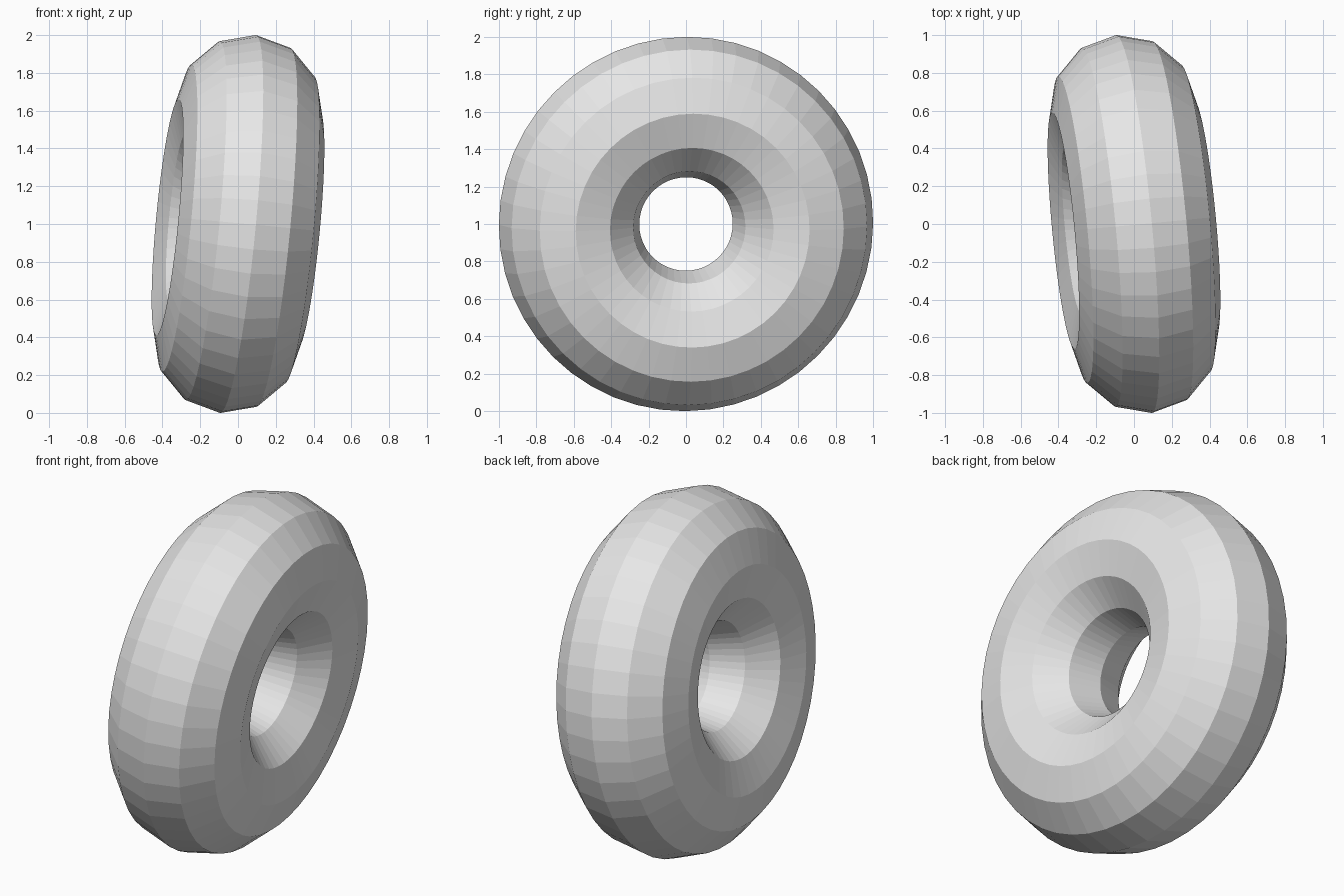
import bpy
from math import radians
from mathutils import Matrix, Vector

cube = bpy.data.objects.get("Cube")
if cube:
    bpy.data.objects.remove(cube, do_unlink=True)

# Plain grey material
grey = bpy.data.materials.new("light_grey")
grey.use_nodes = True
colour = (0.8, 0.8, 0.8, 1)
grey.diffuse_color = colour
for node in grey.node_tree.nodes:
    if node.type == 'BSDF_PRINCIPLED':
        node.inputs["Base Color"].default_value = colour

# Flat-faced ring, twelve-sided in section
bpy.ops.mesh.primitive_torus_add(major_segments=48, minor_segments=12,
                                 major_radius=0.628, minor_radius=0.377)
ring = bpy.context.object
ring.name = "ring"
ring.data.name = "ring"
ring.data.materials.clear()
ring.data.materials.append(grey)

# Stand it on edge with its axle tilted slightly back and down
axle = Vector((1, 0.095, -0.095)).normalized()
tilt = Vector((1, 0, 0)).rotation_difference(axle).to_matrix().to_4x4()
ring.data.transform(tilt @ Matrix.Rotation(radians(90), 4, 'Y'))
ring.location = (0, 0, 1)
bpy.ops.object.shade_flat()
